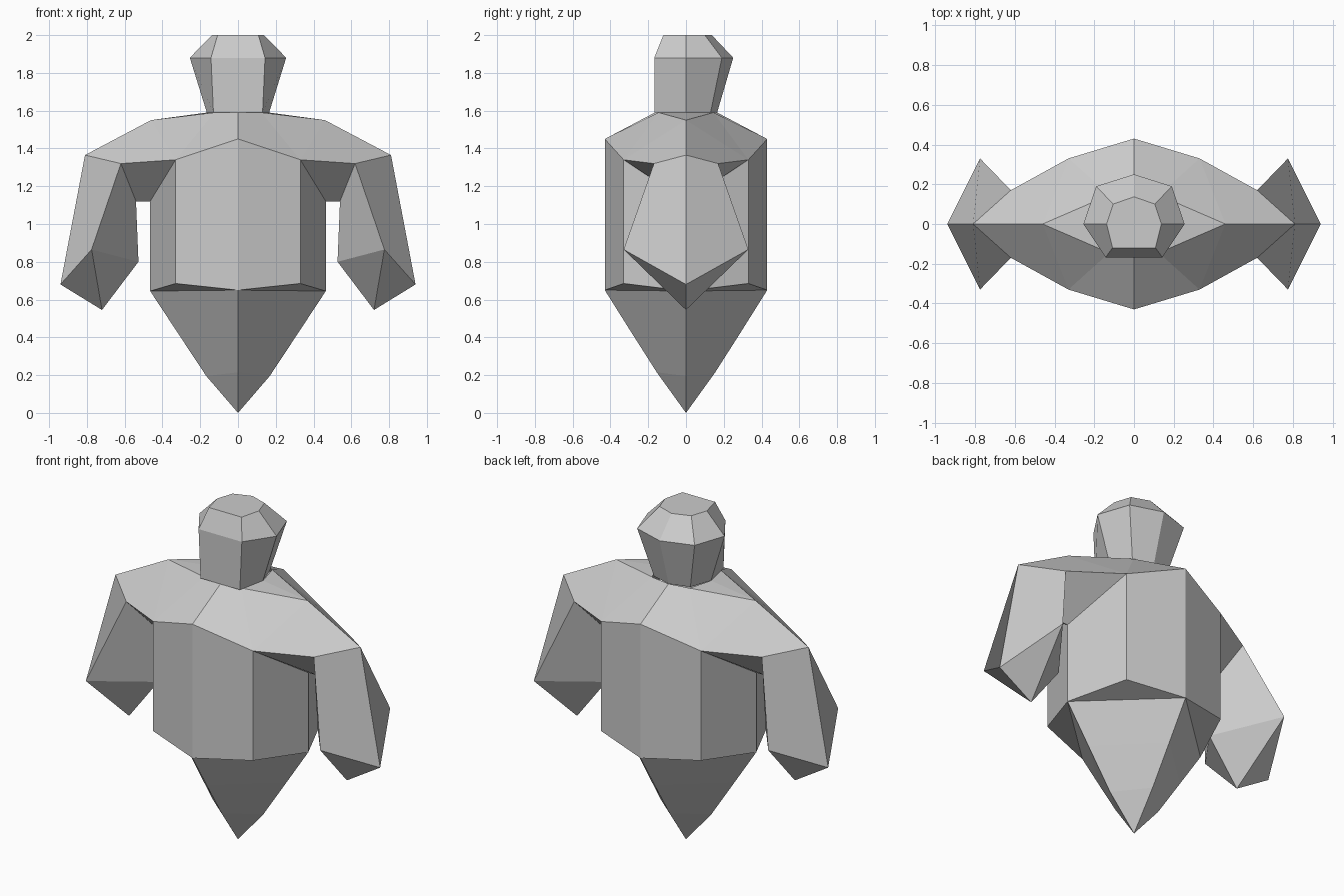
import bpy, bmesh

if "Cube" in bpy.data.objects:
    bpy.data.objects.remove(bpy.data.objects["Cube"])


def build(name, faces, flips):
    """Make one mesh from faces, repeated for each (x sign, y sign) flip and welded."""
    bm = bmesh.new()
    for sx, sy in flips:
        for face in faces:
            bm.faces.new([bm.verts.new((x * sx, y * sy, z)) for x, y, z in face])
    bmesh.ops.remove_doubles(bm, verts=bm.verts[:], dist=0.0005)
    bmesh.ops.recalc_face_normals(bm, faces=bm.faces[:])
    mesh = bpy.data.meshes.new(name)
    bm.to_mesh(mesh)
    bm.free()
    obj = bpy.data.objects.new(name, mesh)
    bpy.context.collection.objects.link(obj)
    return obj


def loft(rings):
    """Quads (or triangles at a point) between neighbouring open rings."""
    faces = []
    for a, b in zip(rings, rings[1:]):
        for i in range(len(a) - 1):
            quad = [a[i], a[i + 1], b[i + 1], b[i]]
            faces.append(list(dict.fromkeys(quad)))
    return faces


QUARTERS = [(1, 1), (-1, 1), (-1, -1), (1, -1)]

# Shared points of the front right quarter
chest, chest_corner = (0, -.43, 1.45), (.33, -.33, 1.34)
waist, waist_corner, waist_side = (0, -.43, .65), (.33, -.33, .685), (.465, 0, .645)
shoulder, armpit = (.46, 0, 1.55), (.465, 0, 1.12)
arm_top, arm_front, arm_inner = (.81, 0, 1.365), (.62, -.17, 1.32), (.54, 0, 1.12)
neck, neck_corner, neck_side = (0, -.165, 1.59), (.125, -.145, 1.59), (.165, 0, 1.59)

# Torso with sloping shoulders
build("torso", [
    [chest, chest_corner, waist_corner, waist],
    [chest_corner, armpit, waist_side, waist_corner],
    [chest, neck, neck_corner, chest_corner],
    [neck_corner, shoulder, chest_corner],
    [neck_corner, neck_side, shoulder],
    [shoulder, arm_top, arm_front, chest_corner],
    [chest_corner, arm_front, arm_inner, armpit],
], QUARTERS)

# Four-sided tapering lower body
tail_rings = [[(0, -.43, .65), (.465, 0, .645)],
              [(0, -.295, .435), (.32, 0, .425)],
              [(0, -.155, .215), (.168, 0, .195)],
              [(0, 0, 0), (0, 0, 0)]]
build("lower_body", [[waist, waist_corner, waist_side]] + loft(tail_rings), QUARTERS)

# Flared arms with pointed ends
end = (.72, 0, .545)
arm_rings = [[arm_top, arm_front, arm_inner],
             [(.94, 0, .68), (.775, -.33, .865), (.527, 0, .80)],
             [end, end, end]]
for side, sx in (("right", 1), ("left", -1)):
    build(side + "_arm", loft(arm_rings), [(sx, 1), (sx, -1)])

# Seven-sided head, flat across the front
head_rings = [
    [(0, -.168, 1.59), (.13, -.168, 1.59), (.165, 0, 1.59), (.12, .13, 1.59), (0, .165, 1.59)],
    [(0, -.168, 1.88), (.143, -.168, 1.88), (.255, 0, 1.88), (.19, .19, 1.88), (0, .25, 1.88)],
    [(0, -.12, 2), (.108, -.12, 2), (.138, 0, 2), (.105, .1, 2), (0, .137, 2)]]
build("head", loft(head_rings) + [head_rings[-1]], [(1, 1), (-1, 1)])
